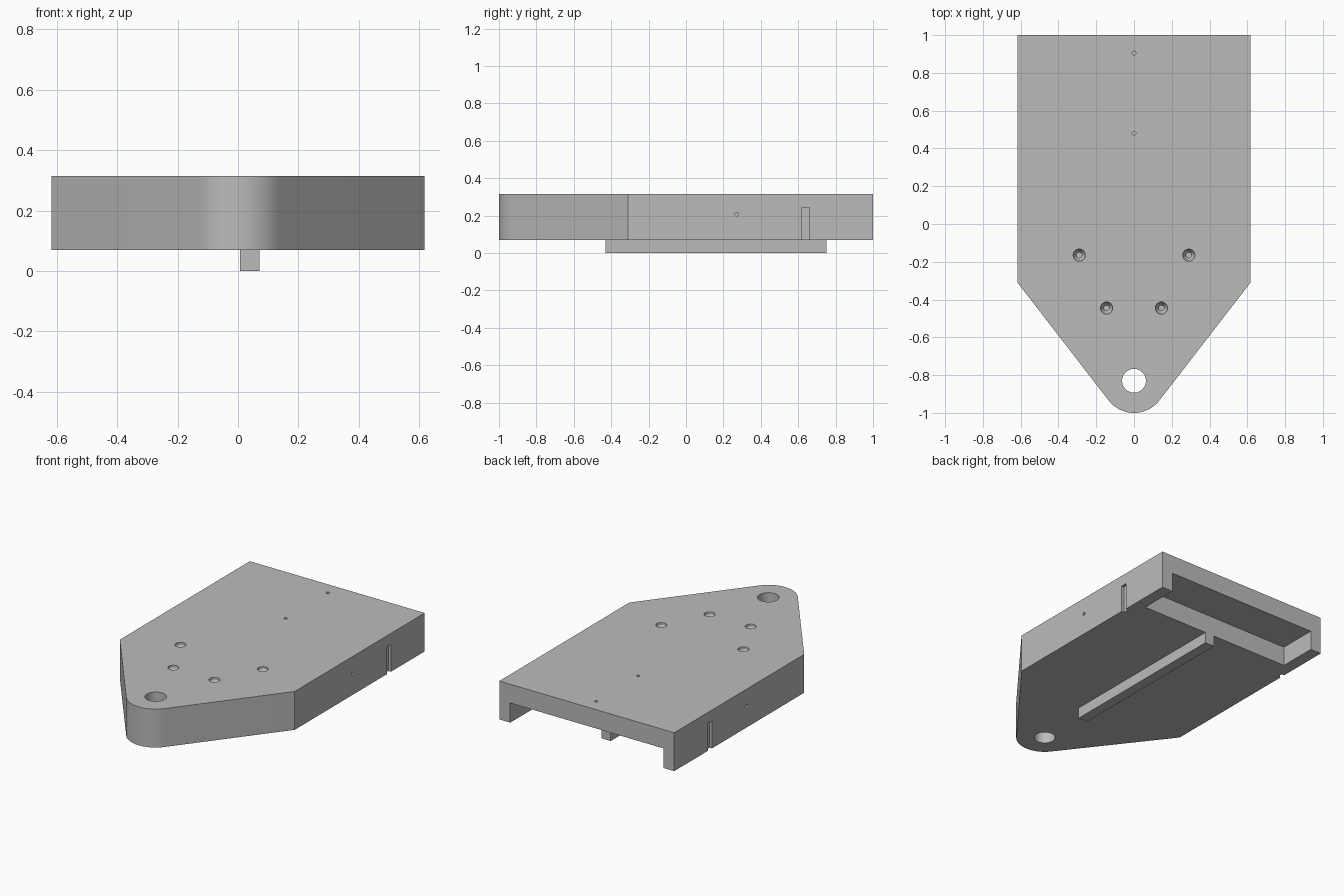
import bpy, bmesh, math
from mathutils import Vector, Matrix

cube = bpy.data.objects.get("Cube")
if cube:
    bpy.data.objects.remove(cube, do_unlink=True)

grey = bpy.data.materials.new("plain grey")
grey.use_nodes = True
COLOUR = (0.5, 0.5, 0.5, 1)
grey.diffuse_color = COLOUR
grey.node_tree.nodes["Principled BSDF"].inputs["Base Color"].default_value = COLOUR

BOTTOM, TOP, HALF = 0.07, 0.315, 0.617
NOSE, NOSE_R, SHOULDER = -0.83, 0.17, -0.31


def make_object(name, bm):
    bmesh.ops.recalc_face_normals(bm, faces=bm.faces)
    mesh = bpy.data.meshes.new(name)
    bm.to_mesh(mesh)
    bm.free()
    mesh.materials.append(grey)
    obj = bpy.data.objects.new(name, mesh)
    bpy.context.collection.objects.link(obj)
    return obj


def box(name, low, high):
    low, high = Vector(low), Vector(high)
    bm = bmesh.new()
    bmesh.ops.create_cube(bm, size=1)
    bmesh.ops.scale(bm, vec=high - low, verts=bm.verts)
    bmesh.ops.translate(bm, vec=(low + high) / 2, verts=bm.verts)
    return make_object(name, bm)


def lathe(name, place, profile, axis="Z", segments=32):
    """Closed round solid from (radius, height) steps."""
    bm = bmesh.new()
    turn = Matrix.Rotation(math.pi / 2, 4, "Y") if axis == "X" else Matrix()
    rings = []
    for r, h in profile:
        ring = []
        for i in range(segments):
            a = math.tau * i / segments
            point = Vector((r * math.cos(a), r * math.sin(a), h))
            ring.append(bm.verts.new(Vector(place) + turn @ point))
        rings.append(ring)
    for lower, upper in zip(rings, rings[1:]):
        for i in range(segments):
            j = (i + 1) % segments
            bm.faces.new((lower[i], lower[j], upper[j], upper[i]))
    bm.faces.new(rings[0][::-1])
    bm.faces.new(rings[-1])
    return make_object(name, bm)


def cut(target, cutter):
    bpy.context.view_layer.objects.active = target
    mod = target.modifiers.new("cut", "BOOLEAN")
    mod.operation = "DIFFERENCE"
    mod.solver = "EXACT"
    mod.object = cutter
    bpy.ops.object.modifier_apply(modifier=mod.name)
    bpy.data.objects.remove(cutter, do_unlink=True)


# Body: square back, tapering to a rounded nose tangent to both slanted sides
reach = Vector((HALF, SHOULDER - NOSE))
tangent = math.atan2(reach.y, reach.x) - math.acos(NOSE_R / reach.length)
outline = [(HALF, 1), (-HALF, 1), (-HALF, SHOULDER)]
steps = 32
for i in range(steps + 1):
    a = math.pi - tangent + (math.pi + 2 * tangent) * i / steps
    outline.append((NOSE_R * math.cos(a), NOSE + NOSE_R * math.sin(a)))
outline.append((HALF, SHOULDER))

bm = bmesh.new()
base = bm.faces.new([bm.verts.new((x, y, BOTTOM)) for x, y in outline])
extruded = bmesh.ops.extrude_face_region(bm, geom=[base])["geom"]
bmesh.ops.translate(bm, vec=(0, 0, TOP - BOTTOM),
                    verts=[v for v in extruded if isinstance(v, bmesh.types.BMVert)])
body = make_object("body", bm)

# Channel across the underside, open at the back
cut(body, box("channel_cutter", (-0.54, 0.75, 0), (0.54, 1.1, 0.195)))

# Nose hole
cut(body, lathe("nose_cutter", (0, NOSE, 0), [(0.063, 0), (0.063, 0.5)], segments=48))

# Countersunk screw holes, and shallow slots and pin holes on both sides
for s in (-1, 1):
    for x, y in ((0.29, -0.165), (0.145, -0.445)):
        cut(body, lathe("screw_cutter", (s * x, y, TOP),
                        [(0.014, -0.12), (0.014, -0.045), (0.032, -0.015), (0.032, 0.05)]))
    a, b = sorted((s * (HALF - 0.018), s * (HALF + 0.1)))
    cut(body, box("slot_cutter", (a, 0.62, 0), (b, 0.66, 0.245)))
    cut(body, lathe("side_pin_cutter", (s * HALF, 0.27, 0.207),
                    [(0.01, -0.05), (0.01, 0.05)], "X", 16))

# Pin holes in the top
for y in (0.48, 0.905):
    cut(body, lathe("top_pin_cutter", (0, y, TOP), [(0.01, -0.06), (0.01, 0.05)], segments=16))

# Guide rail under the body
box("guide_rail", (0.006, -0.43, 0), (0.072, 0.75, BOTTOM))

# Smooth the curved walls, keep edges sharp
bpy.ops.object.select_all(action="DESELECT")
body.select_set(True)
bpy.context.view_layer.objects.active = body
bpy.ops.object.shade_smooth_by_angle(angle=math.radians(30))
